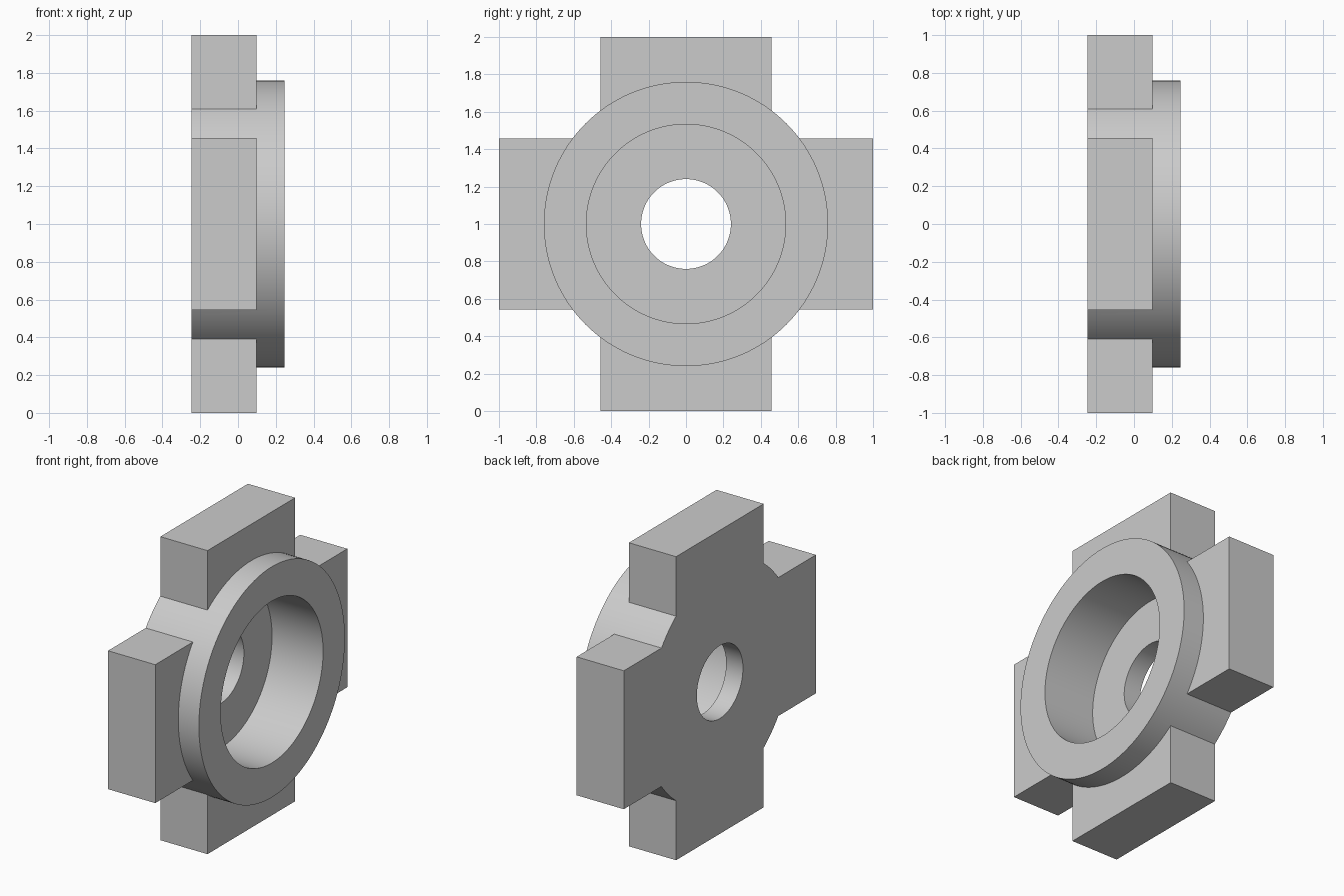
import bpy
import math

if "Cube" in bpy.data.objects:
    bpy.data.objects.remove(bpy.data.objects["Cube"], do_unlink=True)

BACK, SHOULDER, FRONT, FLOOR = -0.247, 0.097, 0.247, -0.125
ARM_WIDTH = 0.912
OVERSHOOT = 0.1

grey = bpy.data.materials.new("light grey")
grey.use_nodes = True
grey.diffuse_color = (0.6, 0.6, 0.6, 1)
grey.node_tree.nodes["Principled BSDF"].inputs["Base Color"].default_value = (0.6, 0.6, 0.6, 1)


def disc(name, radius, x0, x1):
    """Cylinder lying along x between x0 and x1."""
    bpy.ops.mesh.primitive_cylinder_add(
        vertices=128, radius=radius, depth=x1 - x0,
        location=((x0 + x1) / 2, 0, 1), rotation=(0, math.pi / 2, 0))
    obj = bpy.context.object
    obj.name = name
    return obj


def bar(name, size_y, size_z):
    """Box between the back face and the shoulder."""
    bpy.ops.mesh.primitive_cube_add(size=1, location=((BACK + SHOULDER) / 2, 0, 1))
    obj = bpy.context.object
    obj.name = name
    obj.scale = (SHOULDER - BACK, size_y, size_z)
    bpy.ops.object.transform_apply(location=False, rotation=False, scale=True)
    return obj


def combine(target, tool, operation):
    """Apply a boolean and discard the tool."""
    mod = target.modifiers.new(tool.name, 'BOOLEAN')
    mod.operation = operation
    mod.solver = 'EXACT'
    mod.object = tool
    bpy.context.view_layer.objects.active = target
    bpy.ops.object.modifier_apply(modifier=mod.name)
    bpy.data.objects.remove(tool, do_unlink=True)


# Round hub joined with a vertical and a horizontal bar
hub = disc("flanged_hub", 0.76, BACK, FRONT)
combine(hub, bar("vertical_bar", ARM_WIDTH, 2), 'UNION')
combine(hub, bar("horizontal_bar", 2, ARM_WIDTH), 'UNION')

# Wide blind bore from the right face, then a narrow hole through the floor
combine(hub, disc("wide_bore", 0.533, FLOOR, FRONT + OVERSHOOT), 'DIFFERENCE')
combine(hub, disc("through_hole", 0.24, BACK - OVERSHOOT, FRONT + OVERSHOOT), 'DIFFERENCE')

# Colour and crisp-edged smooth shading
hub.data.materials.clear()
hub.data.materials.append(grey)
for face in hub.data.polygons:
    face.material_index = 0
bpy.ops.object.select_all(action='DESELECT')
hub.select_set(True)
bpy.context.view_layer.objects.active = hub
bpy.ops.object.shade_smooth_by_angle(angle=math.radians(30))
